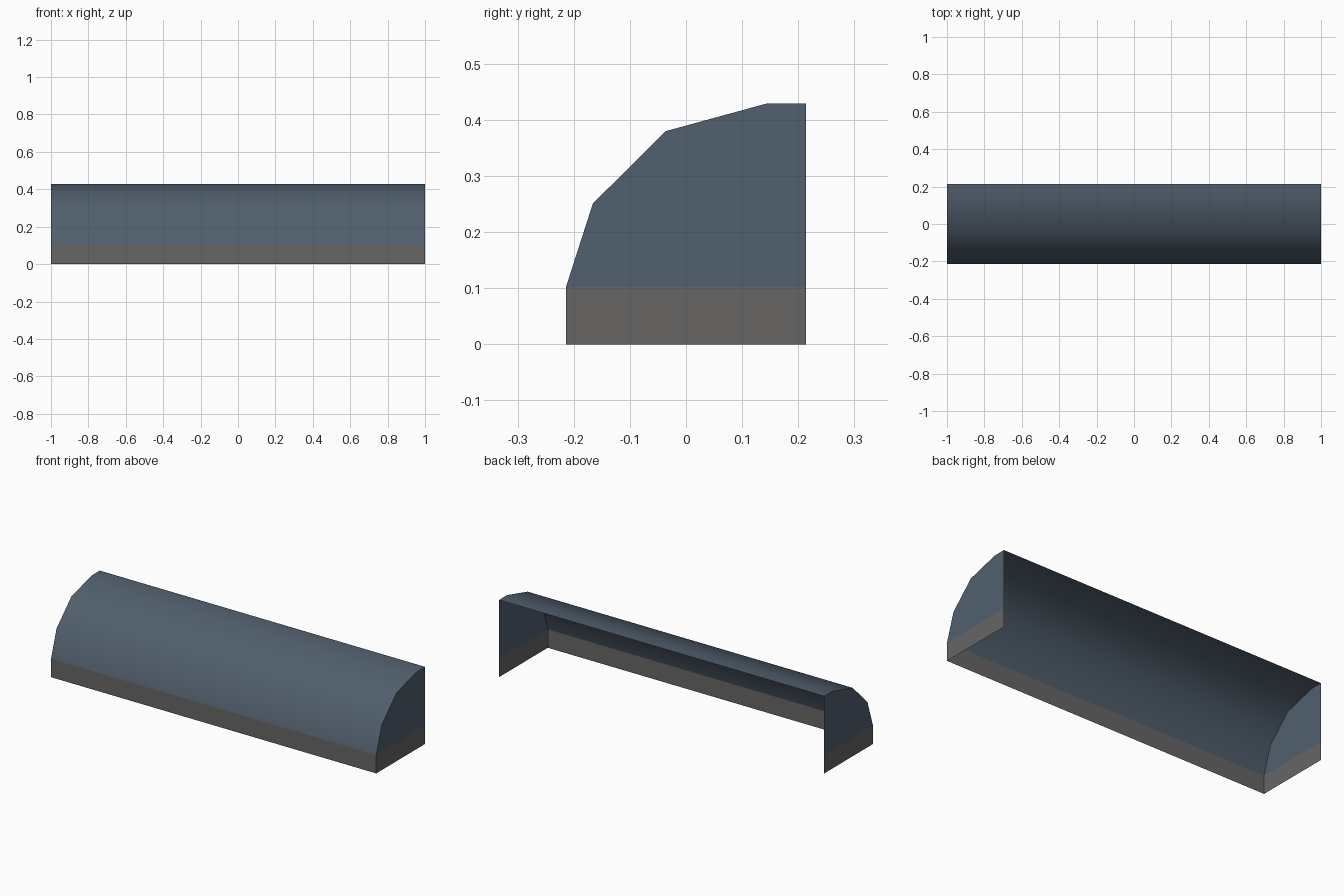
import bpy
import bmesh
import math

cube = bpy.data.objects.get("Cube")
if cube:
    bpy.data.objects.remove(cube, do_unlink=True)


def make_material(name, rgb):
    mat = bpy.data.materials.new(name)
    mat.use_nodes = True
    mat.diffuse_color = (*rgb, 1)
    mat.node_tree.nodes["Principled BSDF"].inputs["Base Color"].default_value = (*rgb, 1)
    return mat


def open_shell(name, profile, floor, mat):
    """Sweep a (y, z) profile along x and close both ends with a flat panel."""
    bm = bmesh.new()
    left, right = ([bm.verts.new((x, y, z)) for y, z in profile] for x in (1, -1))
    for i in range(len(profile) - 1):
        bm.faces.new((right[i], left[i], left[i + 1], right[i + 1]))
    # End panels, down to the floor line at the back
    for x, side in ((1, left), (-1, right)):
        corner = bm.verts.new((x, BACK, floor))
        loop = side + [corner]
        bm.faces.new(loop if x < 0 else loop[::-1])
    bm.normal_update()
    mesh = bpy.data.meshes.new(name)
    bm.to_mesh(mesh)
    bm.free()
    mesh.materials.append(mat)
    obj = bpy.data.objects.new(name, mesh)
    bpy.context.collection.objects.link(obj)
    bpy.ops.object.select_all(action="DESELECT")
    obj.select_set(True)
    bpy.context.view_layer.objects.active = obj
    bpy.ops.object.shade_smooth_by_angle(angle=math.radians(45))
    return obj


BACK, SEAM, TOP = 0.214, 0.102, 0.429

slate = make_material("slate_blue", (0.082, 0.115, 0.153))
grey = make_material("warm_grey", (0.135, 0.133, 0.131))

# Curved hood, open at the back and underneath
hood = [(-BACK, SEAM), (-0.166, 0.251), (-0.036, 0.380), (0.143, TOP), (BACK, TOP)]
open_shell("curved_hood", hood, SEAM, slate)

# Straight skirt along the front and both ends
skirt = [(-BACK, 0), (-BACK, SEAM), (BACK, SEAM)]


def skirt_band(name, mat):
    """Vertical band running round three sides."""
    bm = bmesh.new()
    path = [(-1, BACK), (-1, -BACK), (1, -BACK), (1, BACK)]
    low, high = ([bm.verts.new((x, y, z)) for x, y in path] for z in (0, SEAM))
    for i in range(len(path) - 1):
        bm.faces.new((low[i], low[i + 1], high[i + 1], high[i]))
    mesh = bpy.data.meshes.new(name)
    bm.to_mesh(mesh)
    bm.free()
    mesh.materials.append(mat)
    bpy.context.collection.objects.link(bpy.data.objects.new(name, mesh))


skirt_band("base_skirt", grey)
